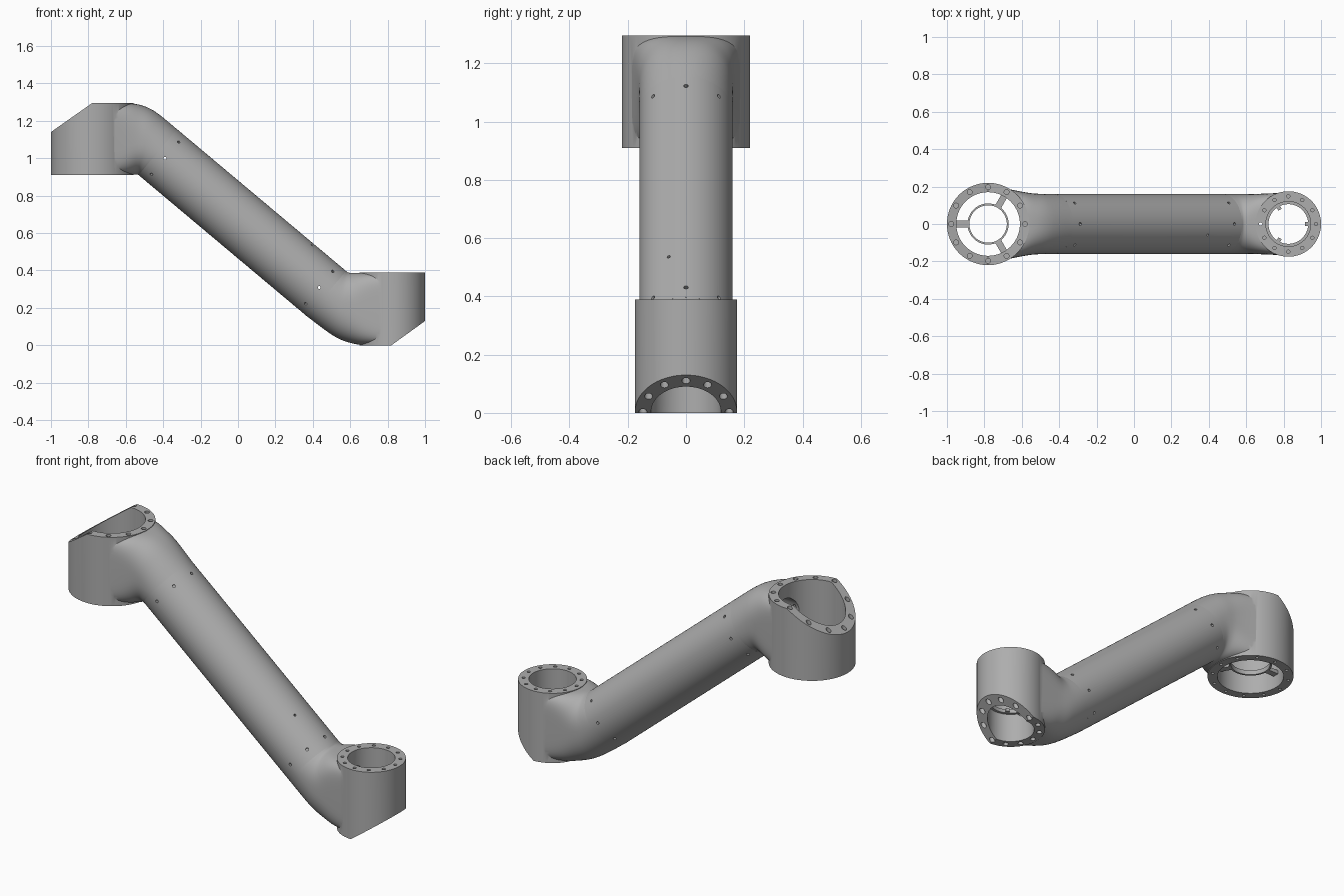
import bpy, bmesh
from math import sin, cos, pi, radians
from mathutils import Vector, Matrix

if "Cube" in bpy.data.objects:
    bpy.data.objects.remove(bpy.data.objects["Cube"], do_unlink=True)

grey = bpy.data.materials.new("metal grey")
grey.use_nodes = True
grey.diffuse_color = (0.42, 0.42, 0.42, 1)
grey.node_tree.nodes["Principled BSDF"].inputs["Base Color"].default_value = (0.42, 0.42, 0.42, 1)

# Tube axis: a point on it, its direction and the normal in the side plane
MID = Vector((0, 0, 0.673))
DIR = Vector((cos(radians(40)), 0, -sin(radians(40))))
NOR = Vector((sin(radians(40)), 0, cos(radians(40))))
TUBE_R, T_TOP, T_LOW = 0.16, -0.56, 0.62
SIDE = Vector((0, 1, 0))


def make_object(name, bm):
    bmesh.ops.recalc_face_normals(bm, faces=bm.faces)
    mesh = bpy.data.meshes.new(name)
    bm.to_mesh(mesh)
    bm.free()
    mesh.materials.append(grey)
    ob = bpy.data.objects.new(name, mesh)
    bpy.context.collection.objects.link(ob)
    return ob


def add_rod(bm, r, a, b, seg):
    a, b = Vector(a), Vector(b)
    rot = (b - a).to_track_quat('Z', 'Y').to_matrix().to_4x4()
    bmesh.ops.create_cone(bm, cap_ends=True, segments=seg, radius1=r, radius2=r,
                          depth=(b - a).length, matrix=Matrix.Translation((a + b) / 2) @ rot)


def rods(name, items, seg=96):
    bm = bmesh.new()
    for r, a, b in items:
        add_rod(bm, r, a, b, seg)
    return make_object(name, bm)


def wedge(name, points):
    bm = bmesh.new()
    face = bm.faces.new([bm.verts.new((x, -0.5, z)) for x, z in points])
    ext = bmesh.ops.extrude_face_region(bm, geom=[face])
    bmesh.ops.translate(bm, vec=SIDE, verts=[v for v in ext["geom"] if isinstance(v, bmesh.types.BMVert)])
    return make_object(name, bm)


def combine(target, other, op):
    mod = target.modifiers.new("bool", 'BOOLEAN')
    mod.operation, mod.solver, mod.object = op, 'EXACT', other
    bpy.context.view_layer.objects.active = target
    bpy.ops.object.modifier_apply(modifier=mod.name)
    bpy.data.objects.remove(other, do_unlink=True)


def smooth(ob):
    bpy.ops.object.select_all(action='DESELECT')
    ob.select_set(True)
    bpy.context.view_layer.objects.active = ob
    bpy.ops.object.shade_smooth_by_angle(angle=radians(30))


def spow(v, p):
    return (abs(v) ** p) * (1 if v >= 0 else -1)


def loft(name, sections, steps=6, seg=64):
    """Skin through sections: bottom x z, top x z, half width, squareness."""
    pts = [sections[0]] + sections + [sections[-1]]
    rows = []
    for i in range(1, len(pts) - 2):
        for k in range(steps):
            t = k / steps
            rows.append([0.5 * (2 * b + (c - a) * t + (2 * a - 5 * b + 4 * c - d) * t * t
                                + (3 * b - a - 3 * c + d) * t ** 3)
                         for a, b, c, d in zip(*pts[i - 1:i + 3])])
    rows.append(sections[-1])
    bm = bmesh.new()
    rings = []
    for bx, bz, tx, tz, w, n in rows:
        bot, top = Vector((bx, 0, bz)), Vector((tx, 0, tz))
        ring = []
        for j in range(seg):
            ang = 2 * pi * (j + 0.5) / seg
            p = (bot + top) / 2 + (top - bot) / 2 * spow(sin(ang), 2 / n) + SIDE * w * spow(cos(ang), 2 / n)
            ring.append(bm.verts.new(p))
        rings.append(ring)
    for r1, r2 in zip(rings, rings[1:]):
        for j in range(seg):
            k = (j + 1) % seg
            bm.faces.new((r1[j], r1[k], r2[k], r2[j]))
    bm.faces.new(rings[0])
    bm.faces.new(rings[-1])
    return make_object(name, bm)


def bolt_circle(cx, radius, r, z0, z1):
    out = []
    for i in range(12):
        x, y = cx + radius * cos(i * pi / 6), radius * sin(i * pi / 6)
        out.append((r, (x, y, z0), (x, y, z1)))
    return out


def end_ring(t):
    c = MID + DIR * t
    lo, hi = c - NOR * TUBE_R, c + NOR * TUBE_R
    return (lo.x, lo.z, hi.x, hi.z, TUBE_R, 2)


def joint(name, cx, z0, z1, r, bore, sections, slope, bolts, t, duct_z):
    # Hub and elbow merged, then the slope, bore, duct and bolt holes cut
    body = rods(name, [(r, (cx, 0, z0), (cx, 0, z1))])
    combine(body, loft("elbow", sections), 'UNION')
    combine(body, wedge("slope", slope), 'DIFFERENCE')
    combine(body, rods("bore", [(bore, (cx, 0, z0 - 0.1), (cx, 0, z1 + 0.1))]), 'DIFFERENCE')
    s = 1 if t < 0 else -1
    combine(body, rods("duct", [(0.09, (cx + s * bore * 0.7, 0, duct_z), (cx + s * 0.32, 0, duct_z))], 48), 'DIFFERENCE')
    combine(body, rods("socket", [(0.115, MID + DIR * (t + s * 0.05), MID + DIR * (t - s * 0.09))], 48), 'DIFFERENCE')
    combine(body, rods("bolts", bolts, 16), 'DIFFERENCE')
    smooth(body)


# Upper joint
UX = -0.78
joint("upper_joint", UX, 0.91, 1.295, 0.22, 0.17,
      [(UX, 0.912, UX, 1.291, 0.214, 10), (-0.66, 0.912, -0.66, 1.291, 0.185, 6),
       (-0.57, 0.912, -0.55, 1.291, 0.166, 3.2), (-0.54, 0.913, -0.45, 1.254, 0.161, 2.3),
       end_ring(T_TOP)],
      [(-1.1, 1.07), (-0.78, 1.295), (-0.78, 1.5), (-1.1, 1.5)],
      bolt_circle(UX, 0.197, 0.013, 1.06, 1.4) + bolt_circle(UX, 0.197, 0.008, 0.85, 1.0),
      T_TOP, 1.13)

# Lower joint
LX = 0.825
joint("lower_joint", LX, 0, 0.39, 0.175, 0.12,
      [(LX, 0.003, LX, 0.387, 0.168, 8), (0.72, 0.003, 0.70, 0.387, 0.163, 5),
       (0.63, 0.006, 0.62, 0.387, 0.16, 3), (0.52, 0.045, 0.59, 0.389, 0.16, 2.3),
       end_ring(T_LOW)],
      [(0.82, 0), (1.1, 0.202), (1.1, -0.2), (0.82, -0.2)],
      bolt_circle(LX, 0.148, 0.009, 0.3, 0.5) + bolt_circle(LX, 0.148, 0.014, -0.1, 0.2),
      T_LOW, 0.22)

# Hollow tube with radial screw holes near both ends
tube = rods("arm_tube", [(TUBE_R, MID + DIR * T_TOP, MID + DIR * T_LOW)])
combine(tube, rods("hollow", [(0.14, MID + DIR * (T_TOP - 0.1), MID + DIR * (T_LOW + 0.1))]), 'DIFFERENCE')
screws = []
for t in (-0.509, 0.567):
    for i in range(8):
        out = NOR * cos(i * pi / 4) + SIDE * sin(i * pi / 4)
        screws.append((0.008, MID + DIR * t + out * 0.12, MID + DIR * t + out * 0.2))
out = NOR * cos(0.38) - SIDE * sin(0.38)
screws.append((0.006, MID + DIR * 0.39 + out * 0.12, MID + DIR * 0.39 + out * 0.2))
combine(tube, rods("screws", screws, 12), 'DIFFERENCE')
smooth(tube)


def retainer(name, cx, z, r_in, r_out, height, arms, arm_from, arm_to, width):
    # Thin ring with three radial arms
    ring = rods(name, [(r_out, (cx, 0, z), (cx, 0, z + height))], 64)
    combine(ring, rods("inner", [(r_in, (cx, 0, z - 0.1), (cx, 0, z + 0.1))], 64), 'DIFFERENCE')
    smooth(ring)
    bm = bmesh.new()
    for a in arms:
        m = (Matrix.Translation((cx, 0, z + height / 2)) @ Matrix.Rotation(radians(a), 4, 'Z')
             @ Matrix.Translation(((arm_from + arm_to) / 2, 0, 0))
             @ Matrix.Diagonal((arm_to - arm_from, width, height * 0.8, 1)))
        bmesh.ops.create_cube(bm, size=1, matrix=m)
    make_object(name + "_arms", bm)


retainer("upper_retainer", UX, 0.98, 0.1, 0.11, 0.025, (180, 60, -60), 0.105, 0.175, 0.035)
retainer("lower_retainer", LX, 0.16, 0.106, 0.122, 0.02, (0, 120, 240), 0.088, 0.11, 0.02)
